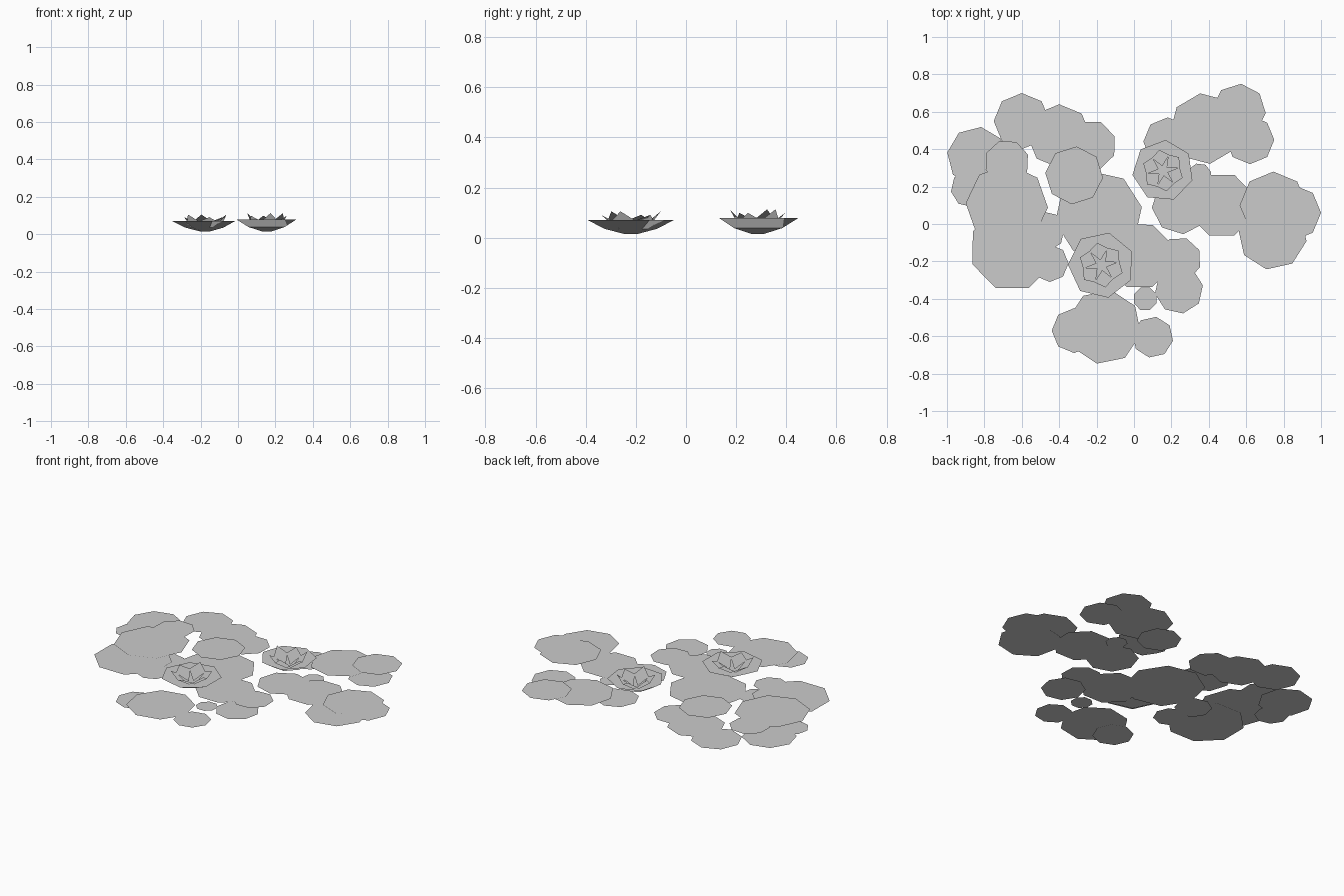
import bpy
import bmesh
from math import cos, sin, pi, radians

if "Cube" in bpy.data.objects:
    bpy.data.objects.remove(bpy.data.objects["Cube"], do_unlink=True)

grey = bpy.data.materials.new("pale_grey")
grey.use_nodes = True
colour = (0.6, 0.6, 0.6, 1.0)
grey.diffuse_color = colour
grey.node_tree.nodes["Principled BSDF"].inputs["Base Color"].default_value = colour


def polar(radius, angle, z):
    """Point at a radius and angle around the z axis."""
    return (radius * cos(angle), radius * sin(angle), z)


def finish(name, bm, location=(0, 0, 0)):
    """Turn a bmesh into a named object whose normals all point up."""
    mesh = bpy.data.meshes.new(name)
    bm.to_mesh(mesh)
    bm.free()
    mesh.materials.append(grey)
    mesh.normals_split_custom_set_from_vertices([(0, 0, 1)] * len(mesh.vertices))
    obj = bpy.data.objects.new(name, mesh)
    obj.location = location
    bpy.context.collection.objects.link(obj)


def pad_group(name, pads, base, step=0.003):
    """Overlapping flat eight-sided leaves, each a little above the last.
    Every leaf is (x, y, radius, turn in degrees)."""
    bm = bmesh.new()
    for level, (x, y, radius, turn) in enumerate(pads):
        corners = []
        for side in range(8):
            px, py, pz = polar(radius, radians(turn) + side * pi / 4, 0)
            corners.append(bm.verts.new((x + px, y + py, base + level * step)))
        bm.faces.new(corners)
    finish(name, bm)


def flower(name, x, y, base, radius, rim, turn):
    """Open bowl of broad outer petals with a crown of raised inner petals."""
    bm = bmesh.new()
    sides = 7
    # Outer bowl: foot, belly and rim rings, faces turned to the inside
    rings = []
    for size, z in ((0.16, 0.0), (0.6, 0.36 * rim), (1.0, rim)):
        rings.append([bm.verts.new(polar(radius * size, radians(turn) + i * 2 * pi / sides, z))
                      for i in range(sides)])
    bm.faces.new(rings[0])
    for low, high in zip(rings, rings[1:]):
        for i in range(sides):
            j = (i + 1) % sides
            bm.faces.new((high[i], high[j], low[j], low[i]))
    # Inner crown: broad pointed petals folded along the middle
    count = 6
    for i in range(count):
        angle = radians(turn + 15) + i * 2 * pi / count
        foot = bm.verts.new(polar(radius * 0.15, angle, 0.008))
        left = bm.verts.new(polar(radius * 0.55, angle + 0.55, 0.052))
        right = bm.verts.new(polar(radius * 0.55, angle - 0.55, 0.052))
        tip = bm.verts.new(polar(radius * 0.68, angle, rim + 0.02 + 0.014 * (i % 2)))
        bm.faces.new((foot, tip, left))
        bm.faces.new((foot, right, tip))
    finish(name, bm, (x, y, base))


# Floating leaves, grouped by cluster from lowest to highest
pad_group("right_side_leaves", [
    (-.84, .36, .16, 82), (-.88, .19, .1, 10), (-.48, -.04, .11, 10),
    (-.45, -.21, .1, 0), (-.65, -.13, .23, 22), (-.68, .33, .12, 20),
    (-.68, .1, .22, 42)], 0.006)

pad_group("back_right_leaves", [
    (-.6, .55, .15, 0), (-.4, .47, .17, 0), (-.23, .42, .135, 22)], 0.0)

pad_group("centre_leaves", [
    (-.19, .05, .235, 10), (.03, -.17, .18, 22), (.24, -.19, .12, 25),
    (-.32, .26, .155, 40)], 0.01)

pad_group("front_left_leaves", [
    (.06, -.4, .065, 22), (.24, -.35, .13, 10)], 0.005)

pad_group("front_leaves", [
    (-.32, -.57, .12, 0), (.1, -.605, .11, -10), (-.16, -.55, .2, 34)], 0.006)

pad_group("left_side_leaves", [
    (.35, .26, .065, 15), (.25, .1, .155, 5), (.47, .1, .175, 22),
    (.74, -.06, .185, -10), (.85, .06, .15, 0), (.745, .1, .18, 0)], 0.006)

pad_group("back_left_leaves", [
    (.18, .44, .13, 0), (.62, .45, .13, 0), (.38, .51, .19, 8),
    (.56, .605, .145, 40)], 0.01, 0.004)

# Two blossoms
flower("front_flower", -.175, -.22, 0.015, 0.178, 0.056, 25)
flower("back_flower", .155, .285, 0.015, 0.165, 0.064, 85)
